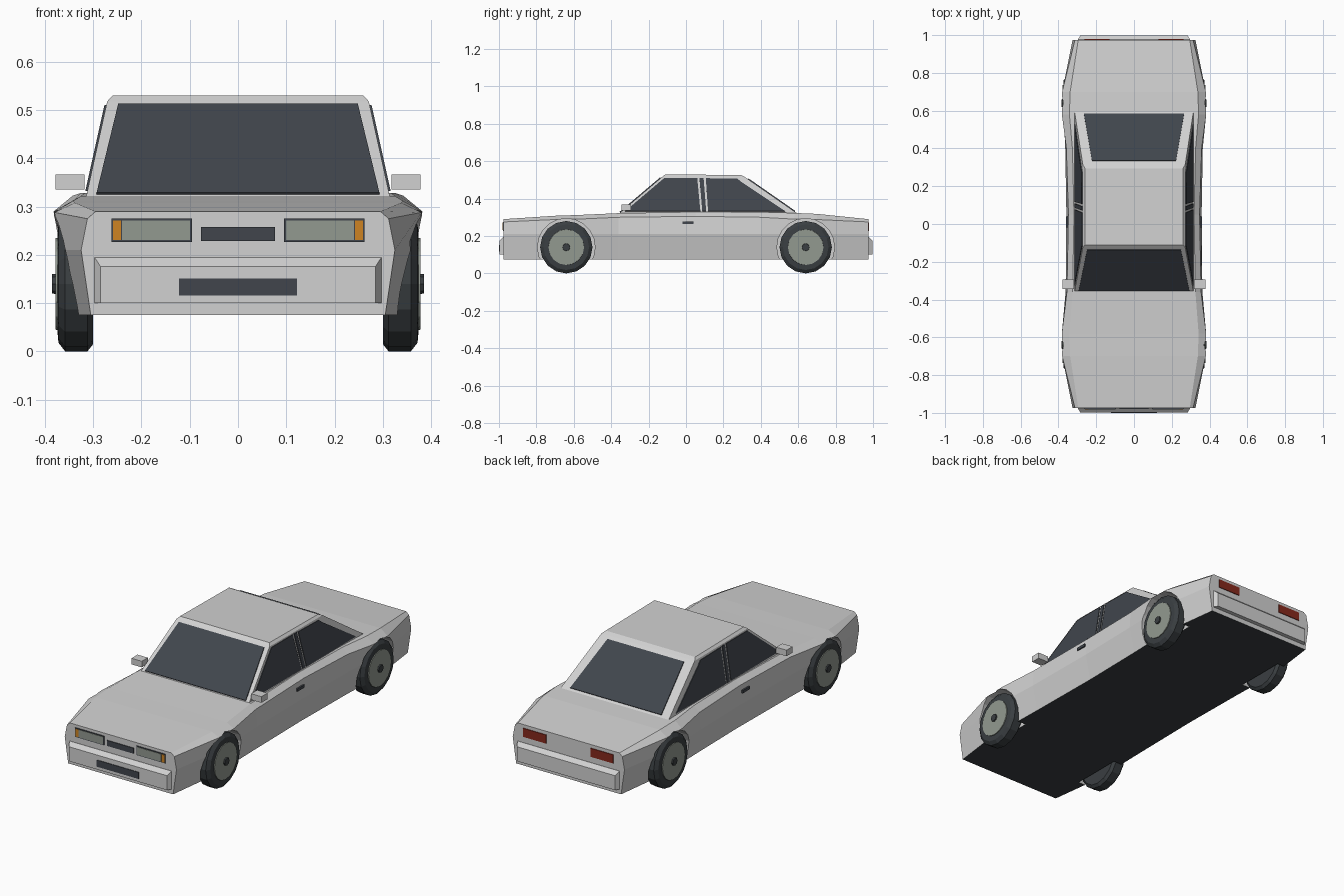
import bpy, bmesh, math
from mathutils import Vector

if "Cube" in bpy.data.objects:
    bpy.data.objects.remove(bpy.data.objects["Cube"])


def material(name, r, g, b):
    m = bpy.data.materials.new(name)
    m.use_nodes = True
    m.diffuse_color = (r, g, b, 1)
    m.node_tree.nodes["Principled BSDF"].inputs["Base Color"].default_value = (r, g, b, 1)
    return m


PAINT = material("white paint", .64, .64, .64)
GLASS = material("dark glass", .052, .06, .073)
RUBBER = material("black rubber", .042, .049, .054)
LENS = material("pale grey", .29, .32, .28)
AMBER = material("amber", .62, .23, .016)
RED = material("red", .24, .022, .012)


def loft(name, rings, *mats):
    """Closed solid through rings of equal point count."""
    bm = bmesh.new()
    rows = [[bm.verts.new(p) for p in ring] for ring in rings]
    n = len(rows[0])
    for a, b in zip(rows, rows[1:]):
        for i in range(n):
            j = (i + 1) % n
            bm.faces.new((a[i], a[j], b[j], b[i]))
    bm.faces.new(rows[0])
    bm.faces.new(rows[-1])
    bmesh.ops.recalc_face_normals(bm, faces=bm.faces)
    mesh = bpy.data.meshes.new(name)
    bm.to_mesh(mesh)
    bm.free()
    for m in mats:
        mesh.materials.append(m)
    obj = bpy.data.objects.new(name, mesh)
    bpy.context.collection.objects.link(obj)
    return obj


def plate(name, points, offset, mat):
    pts = [Vector(p) for p in points]
    return loft(name, [pts, [p + Vector(offset) for p in pts]], mat)


def box(name, x, y, z, mat):
    ring = [(x[0], y[0], z[0]), (x[1], y[0], z[0]), (x[1], y[0], z[1]), (x[0], y[0], z[1])]
    return plate(name, ring, (0, y[1] - y[0], 0), mat)


def lathe(name, side, y, profile, mat, sides=16):
    """Wheel-like solid about the x axis; profile is (x, radius)."""
    turn = [math.tau * i / sides - math.pi / 2 for i in range(sides)]
    return loft(name, [[(side * x, y + r * math.cos(t), .14 + r * math.sin(t))
                        for t in turn] for x, r in profile], mat)


SIDES = ((1, "left"), (-1, "right"))
AXLES = ((-.64, "front"), (.64, "rear"))

# Lower body: y, deck x, deck z, shoulder x, shoulder z, waist x, sill x
stations = [
    (-.975, .295, .29, .312, .275, .325, .305),
    (-.70, .338, .308, .38, .288, .37, .34),
    (-.58, .342, .312, .382, .29, .372, .34),
    (-.36, .325, .322, .355, .30, .362, .335),
    (.05, .318, .328, .347, .305, .358, .33),
    (.40, .326, .328, .358, .30, .364, .335),
    (.58, .342, .323, .382, .29, .372, .34),
    (.70, .338, .318, .38, .288, .37, .34),
    (.975, .295, .29, .312, .275, .325, .305),
]
rings = []
for y, dx, dz, sx, sz, wx, bx in stations:
    half = [(dx, dz), (sx, sz), (wx, .21), (bx, .075)]
    outline = half + [(-x, z) for x, z in reversed(half)]
    rings.append([(x, y, z) for x, z in outline])
body = loft("body", rings, PAINT, RUBBER)
for f in body.data.polygons:
    f.material_index = int(f.normal.z < -.9)

# Wheel arches
cutters = []
for s, side in SIDES:
    for y, end in AXLES:
        c = lathe("arch_cutter", s, y, [(.29, .154), (.5, .154)], PAINT, 20)
        c.hide_render = True
        cutters.append(c)
        mod = body.modifiers.new("arch", "BOOLEAN")
        mod.operation = "DIFFERENCE"
        mod.solver = "EXACT"
        mod.object = c
graph = bpy.context.evaluated_depsgraph_get()
cut_mesh = bpy.data.meshes.new_from_object(body.evaluated_get(graph))
body.modifiers.clear()
body.data = cut_mesh
for c in cutters:
    bpy.data.objects.remove(c)


# Cabin
def rectangle(x, y0, y1, z0, z1):
    return [(-x, y0, z0), (x, y0, z0), (x, y1, z1), (-x, y1, z1)]


loft("cabin", [rectangle(.317, -.37, .61, .31, .31),
               rectangle(.271, -.125, .315, .518, .515),
               rectangle(.26, -.11, .295, .53, .525)], PAINT)


def on_slope(z, y_base, y_top, z_top):
    return y_base + (y_top - y_base) * (z - .31) / (z_top - .31)


def end_glass(name, base, top, y_base, y_top, z_top, direction):
    (xb, zb), (xt, zt) = base, top
    yb, yt = (on_slope(z, y_base, y_top, z_top) for z in (zb, zt))
    plate(name, [(-xb, yb, zb), (xb, yb, zb), (xt, yt, zt), (-xt, yt, zt)],
          (0, direction * .003, .004), GLASS)


end_glass("windshield", (.293, .325), (.248, .51), -.37, -.125, .518, -1)
end_glass("rear_window", (.265, .33), (.222, .503), .61, .315, .515, 1)

# Side windows and centre pillar strip, drawn in the (y, z) plane
panes = {
    "front_side_window": [(-.325, .332), (.077, .332), (.06, .51), (-.115, .51)],
    "pillar_strip": [(.087, .332), (.108, .332), (.094, .51), (.072, .51)],
    "rear_side_window": [(.118, .332), (.53, .332), (.3, .485), (.275, .505), (.106, .508)],
}
for s, side in SIDES:
    for name, outline in panes.items():
        pts = [(s * (.317 - .046 * (z - .31) / .207), y, z) for y, z in outline]
        plate(f"{side}_{name}", pts, (s * .004, 0, .001), GLASS)

# Bumpers
for d, end in ((-1, "front"), (1, "rear")):
    loft(end + "_bumper", [
        [(-x, d * y, z0), (x, d * y, z0), (x, d * y, z1), (-x, d * y, z1)]
        for x, y, z0, z1 in ((.297, .96, .1, .195), (.297, .976, .1, .195), (.285, .997, .1, .176))
    ], PAINT)

# Grille and lower intake
box("grille", (-.077, .077), (-.979, -.972), (.229, .258), GLASS)
box("lower_intake", (-.122, .122), (-1, -.994), (.116, .151), GLASS)

for s, side in SIDES:
    # Lamps
    box(side + "_lamp_frame", (s * .095, s * .262), (-.979, -.972), (.227, .275), GLASS)
    box(side + "_headlamp", (s * .099, s * .24), (-.981, -.976), (.231, .271), LENS)
    box(side + "_indicator", (s * .242, s * .259), (-.981, -.976), (.231, .271), AMBER)
    box(side + "_tail_lamp", (s * .13, s * .262), (.972, .979), (.227, .272), RED)

    # Mirror and door handle
    box(side + "_mirror", (s * .318, s * .378), (-.345, -.295), (.335, .367), PAINT)
    box(side + "_door_handle", (s * .347, s * .359), (-.018, .04), (.263, .278), GLASS)

    # Wheels
    for y, end in AXLES:
        name = f"{end}_{side}_"
        lathe(name + "tyre", s, y, [(.3, .125), (.312, .14), (.358, .14), (.372, .122), (.374, .1)], RUBBER)
        lathe(name + "wheel_disc", s, y, [(.36, .097), (.378, .095)], LENS)
        lathe(name + "hub", s, y, [(.37, .022), (.385, .02)], RUBBER, 8)
